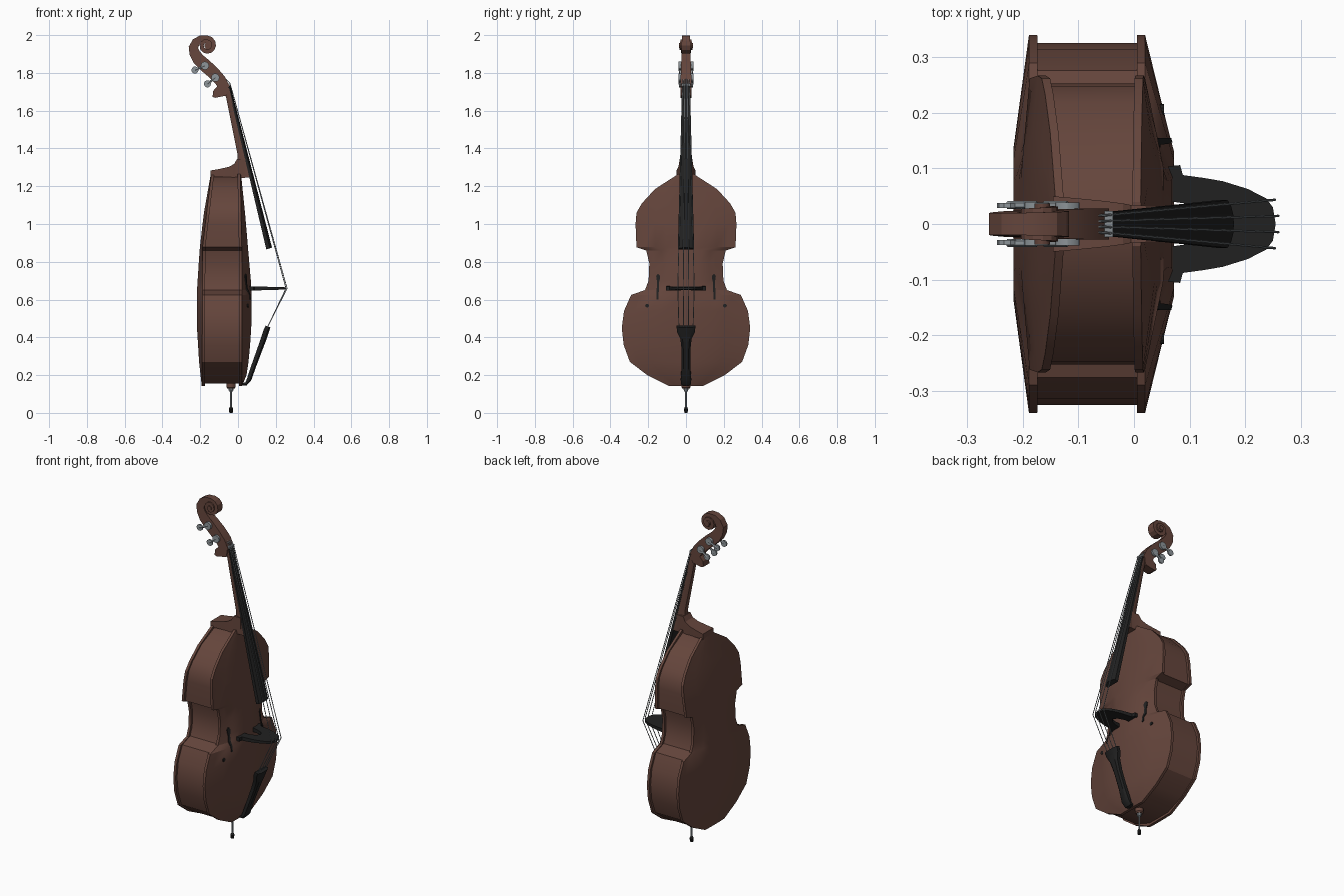
import bpy, bmesh, math
from mathutils import Vector as V

if "Cube" in bpy.data.objects:
    bpy.data.objects.remove(bpy.data.objects["Cube"])


def mat(name, c):
    m = bpy.data.materials.new(name)
    m.diffuse_color = (*c, 1)
    m.use_nodes = True
    m.node_tree.nodes["Principled BSDF"].inputs["Base Color"].default_value = m.diffuse_color
    return m


BROWN = mat("brown_varnish", (0.13, 0.06, 0.045))
BLACK = mat("ebony_black", (0.015, 0.015, 0.015))
METAL = mat("grey_metal", (0.27, 0.30, 0.32))


def loft(name, rings, m, angle=30):
    """Skin a list of equal-sized closed rings and cap both ends."""
    bm = bmesh.new()
    vs = [[bm.verts.new(p) for p in r] for r in rings]
    n = len(rings[0])
    for a, b in zip(vs, vs[1:]):
        for i in range(n):
            j = (i + 1) % n
            bm.faces.new((a[i], a[j], b[j], b[i]))
    bm.faces.new(vs[0])
    bm.faces.new(vs[-1])
    bmesh.ops.recalc_face_normals(bm, faces=bm.faces)
    me = bpy.data.meshes.new(name)
    bm.to_mesh(me)
    bm.free()
    me.materials.append(m)
    ob = bpy.data.objects.new(name, me)
    bpy.context.collection.objects.link(ob)
    bpy.ops.object.select_all(action='DESELECT')
    ob.select_set(True)
    bpy.context.view_layer.objects.active = ob
    bpy.ops.object.shade_smooth_by_angle(angle=math.radians(angle))
    return ob


def tube(name, pts, radii, m, n=8):
    """Round bar through pts, one radius per point."""
    pts = [V(p) for p in pts]
    q = (pts[-1] - pts[0]).to_track_quat('Z', 'Y')
    loft(name, [[p + q @ V((r * math.cos(2 * math.pi * i / n), r * math.sin(2 * math.pi * i / n), 0))
                 for i in range(n)] for p, r in zip(pts, radii)], m)


def lerp(table, z):
    """Piecewise linear lookup."""
    if z <= table[0][0]:
        return table[0][1]
    for (a, u), (b, v) in zip(table, table[1:]):
        if z <= b:
            return u + (v - u) * (z - a) / (b - a)
    return table[-1][1]


# --- Body: half outline (y, z) and side curves (z, x)
OUT = [(.09, .143), (.205, .20), (.297, .27), (.33, .36), (.34, .45), (.328, .54), (.29, .625),
       (.217, .65), (.198, .70), (.194, .79), (.21, .86), (.262, .877), (.267, 1.0), (.262, 1.06),
       (.233, 1.11), (.164, 1.185), (.04, 1.265)]
WIDTH = [(z, y) for y, z in OUT]
F_MID = [(.143, .022), (.2, .045), (.3, .06), (.45, .07), (.6, .073), (.7, .068), (.86, .054), (1.05, .038), (1.265, .016)]
F_EDGE = [(.143, .02), (.88, .02), (1.265, .012)]
B_MID = [(.143, -.192), (.27, -.206), (.45, -.217), (.65, -.217), (.79, -.208), (.875, -.202), (1.05, -.182), (1.265, -.144)]
B_EDGE = [(.143, -.19), (.88, -.188), (1.265, -.141)]
COLS = [-1, -.85, -.62, -.4, 0, .4, .62, .85, 1]


def surf(mid, edge, t, z):
    """Arched plate: flat crown falling straight to the edge."""
    k = min(1, (1 - abs(t)) / .6)
    return lerp(edge, z) + (lerp(mid, z) - lerp(edge, z)) * k


def plate(name, mid, edge, inward):
    rings = []
    for y, z in OUT:
        x = lerp(edge, z) + inward * .015
        rings.append([V((surf(mid, edge, t, z), y * t, z)) for t in COLS] +
                     [V((x, y * t, z)) for t in reversed(COLS)])
    loft(name, rings, BROWN, 25)


plate("front_plate", F_MID, F_EDGE, -1)
plate("back_plate", B_MID, B_EDGE, 1)

ribs = []
for y, z in OUT:
    w, zz = y - .014, min(max(z, .156), 1.253)
    a, b = lerp(B_EDGE, z) + .006, lerp(F_EDGE, z) - .006
    ribs.append([V((a, -w, zz)), V((b, -w, zz)), V((b, w, zz)), V((a, w, zz))])
loft("ribs", ribs, BROWN)

# --- Sound holes laid on the front plate
for s in (-1, 1):
    def on(y, z):
        return surf(F_MID, F_EDGE, y / lerp(WIDTH, z), z)
    rings = []
    for y, z, w in [(.148, .735, .003), (.148, .725, .010), (.147, .71, .009), (.148, .69, .005), (.149, .66, .006),
                    (.150, .63, .005), (.151, .60, .004)]:
        rings.append([V((on(y + e, z) + d, s * (y + e), z)) for e, d in ((-w, -.004), (w, -.004), (w, .004), (-w, .004))])
    loft("sound_hole", rings, BLACK)
    x = on(.206, .568)
    tube("sound_hole_dot", [(x - .004, s * .206, .568), (x + .004, s * .206, .568)], [.01, .01], BLACK, 10)

# --- Neck heel: sections running back to front
loft("neck_heel", [[V((x, -w, lo)), V((x, w, lo)), V((x, w, hi)), V((x, -w, hi))]
                   for x, w, lo, hi in [(-.146, .050, 1.25, 1.283), (-.10, .046, 1.25, 1.291), (-.05, .041, 1.25, 1.302),
                                        (-.02, .037, 1.245, 1.318), (-.005, .034, 1.243, 1.345), (.04, .032, 1.245, 1.345)]], BROWN)


def fb_back(z):
    return -.055 + (1.735 - z) * .205 / .87


# --- Neck: half-round sections
rings = []
for z, back, w in [(1.245, .0, .033), (1.33, -.004, .031), (1.37, -.003, .029), (1.52, -.033, .026), (1.67, -.063, .023), (1.72, -.085, .023)]:
    f = fb_back(z) + .004
    m = (f + back) / 2
    rings.append([V((f, -w, z)), V((m, -w * .95, z)), V((back, -w * .5, z)),
                  V((back, w * .5, z)), V((m, w * .95, z)), V((f, w, z))])
loft("neck", rings, BROWN, 50)

# --- Fingerboard with a rounded playing face
rings = []
for (fx, fz), (bx, bz), w in [((-.042, 1.738), (-.055, 1.735), .021), ((.18, .875), (.15, .865), .043)]:
    f, b = V((fx, 0, fz)), V((bx, 0, bz))
    rings.append([b + V((0, -w, 0))] +
                 [b.lerp(f, .4 + .6 * math.cos(a)) + V((0, w * math.sin(a) / math.sin(1.2), 0))
                  for a in [-1.2 + .4 * i for i in range(7)]] + [b + V((0, w, 0))])
loft("fingerboard", rings, BLACK)

# --- Pegbox chin
chin = [(-.055, 1.70), (-.06, 1.68), (-.122, 1.668), (-.135, 1.674), (-.131, 1.705), (-.095, 1.745), (-.05, 1.74)]
loft("pegbox_chin", [[V((x, s * .028, z)) for x, z in chin] for s in (-1, 1)], BROWN)

# --- Pegbox and scroll: strip swept along a path (x, z, half thickness, half width)
path = [(-.068, 1.715, .027, .028), (-.095, 1.762, .031, .028), (-.13, 1.80, .033, .027), (-.172, 1.838, .034, .025),
        (-.21, 1.873, .032, .023), (-.23, 1.905, .028, .021), (-.236, 1.935, .025, .020), (-.222, 1.963, .022, .020),
        (-.197, 1.979, .019, .020)]
C = V((-.165, 0, 1.945))
for i in range(20):
    a = math.radians(90 - i * 30)
    r = .039 - .0013 * i
    path.append((C.x + r * math.cos(a), C.z + r * math.sin(a), .0145 - .0004 * i, .021 + .0007 * i))
rings = []
for i, (x, z, h, w) in enumerate(path):
    p, q = path[max(i - 1, 0)], path[min(i + 1, len(path) - 1)]
    d = V((q[0] - p[0], 0, q[1] - p[1])).normalized()
    n = V((-d.z, 0, d.x)) * h
    c, e = V((x, 0, z)), V((0, w, 0))
    rings.append([c + n - e, c + n + e, c - n + e, c - n - e])
loft("pegbox_scroll", rings, BROWN)
tube("scroll_eye", [C - V((0, .037, 0)), C + V((0, .037, 0))], [.014, .014], BROWN, 12)

# --- Tuning machines: gear, shaft and key on each side
for s in (-1, 1):
    for gx, gz, kx, kz in [(-.175, 1.838, -.228, 1.815), (-.12, 1.775, -.162, 1.742)]:
        tube("tuner_gear", [(gx, s * .024, gz), (gx, s * .039, gz)], [.022, .022], METAL, 12)
        tube("tuner_key", [(kx, s * .029, kz), (kx, s * .038, kz)], [.019, .019], METAL, 10)
        tube("tuner_shaft", [(gx, s * .034, gz), (kx, s * .034, kz)], [.007, .007], METAL, 6)

# --- Nut
loft("nut", [[V((x, s * .023, z)) for x, z in [(-.062, 1.733), (-.042, 1.730), (-.038, 1.742), (-.058, 1.746)]]
             for s in (-1, 1)], METAL)

# --- Bridge: arched blade standing out from the front plate, thinner at the top
half = [(.150, 0), (.135, .022), (.10, .036), (.055, .042), (.055, .103), (.083, .106), (.088, .088), (.125, .083),
        (.16, .077), (.205, .063), (.238, .046), (.25, .03), (.255, 0)]
prof = half + [(x, -y) for x, y in half[-2:0:-1]]
loft("bridge", [[V((x, y, .659 + s * (.012 - .03 * (x - .05)))) for x, y in prof] for s in (-1, 1)], BLACK)

# --- Tailpiece
rings = []
for x, z, w, h in [(.018, .150, .022, .006), (.042, .153, .025, .009), (.058, .175, .028, .012), (.082, .245, .023, .013),
                   (.115, .335, .023, .014), (.137, .395, .030, .015), (.148, .43, .047, .015), (.159, .457, .050, .014)]:
    c = V((x, 0, z))
    n = V((.94, 0, -.34)) * h if z > .16 else V((.3, 0, -.95)) * h
    rings.append([c - n + V((0, -w, 0)), c + n * .4 + V((0, -w, 0)), c + n + V((0, -w * .6, 0)),
                  c + n + V((0, w * .6, 0)), c + n * .4 + V((0, w, 0)), c - n + V((0, w, 0))])
loft("tailpiece", rings, BLACK)

# --- Strings: pegbox, nut, bridge, tailpiece
for k in (-1.5, -.5, .5, 1.5):
    bx = .26 - .006 * (abs(k) - .5)
    pts = [V((-.115, k * .008, 1.815)), V((-.042, k * .011, 1.744)), V((bx, k * .029, .659)), V((.158, k * .025, .458))]
    for a, b in zip(pts, pts[1:]):
        tube("string", [a, b], [.0022, .0022], METAL, 6)

# --- Endpin
E = -.037
tube("endpin_block", [(E, 0, .165), (E, 0, .135), (E, 0, .128)], [.024, .024, .018], BROWN, 12)
tube("endpin_collar", [(E, 0, .13), (E, 0, .113)], [.014, .011], METAL, 10)
tube("endpin_rod", [(E, 0, .12), (E, 0, .02)], [.005, .005], METAL, 8)
tube("endpin_tip", [(E, 0, .03), (E, 0, .022), (E, 0, 0)], [.007, .011, .009], BLACK, 10)
